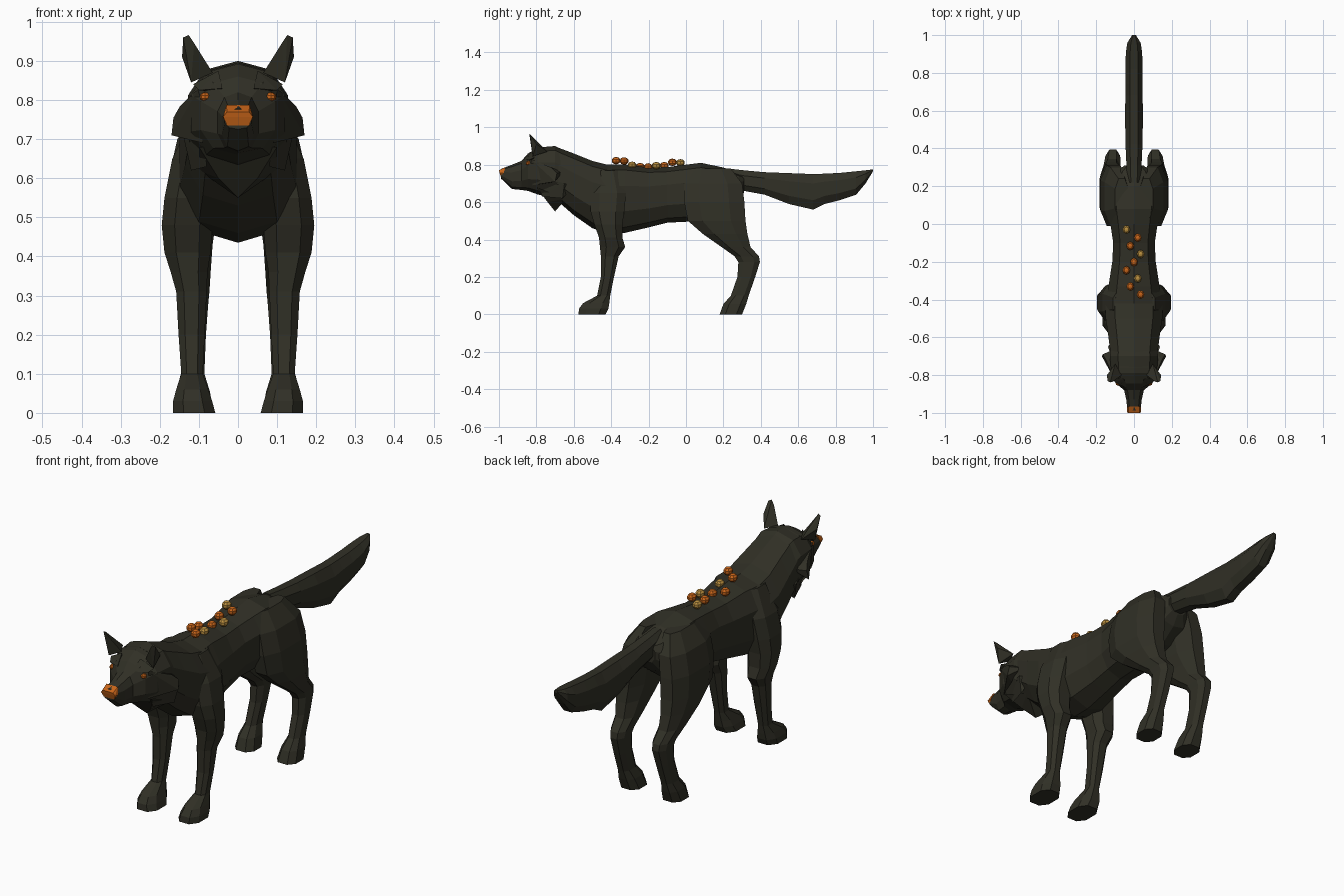
import bpy
import bmesh
from math import sin, cos, pi, copysign
from mathutils import Vector

default_cube = bpy.data.objects.get("Cube")
if default_cube:
    bpy.data.objects.remove(default_cube, do_unlink=True)


def make_material(name, colour):
    material = bpy.data.materials.new(name)
    material.use_nodes = True
    rgba = (*colour, 1)
    material.diffuse_color = rgba
    material.node_tree.nodes["Principled BSDF"].inputs["Base Color"].default_value = rgba
    return material


coat = make_material("dark olive coat", (0.03, 0.029, 0.019))
orange = make_material("bright orange", (0.58, 0.13, 0.01))
amber = make_material("soft amber", (0.50, 0.28, 0.05))


def finish(name, bm, material):
    bmesh.ops.recalc_face_normals(bm, faces=bm.faces)
    mesh = bpy.data.meshes.new(name)
    bm.to_mesh(mesh)
    bm.free()
    mesh.materials.append(material)
    obj = bpy.data.objects.new(name, mesh)
    bpy.context.collection.objects.link(obj)
    return obj


def ring_points(sides, roundness):
    """Unit outline; a low roundness gives a boxier shape."""
    for i in range(sides):
        angle = 2 * pi * (i + 0.5) / sides
        c, s = cos(angle), sin(angle)
        yield (copysign(abs(c) ** roundness, c) / cos(pi / sides) ** roundness,
               copysign(abs(s) ** roundness, s) / sin(pi / 2 - (pi / sides if sides % 4 == 0 else 0)) ** roundness)


def loft(name, rings, material=coat):
    """Skin a closed tube through a list of point rings."""
    bm = bmesh.new()
    loops = [[bm.verts.new(p) for p in ring] for ring in rings]
    count = len(loops[0])
    for a, b in zip(loops, loops[1:]):
        for i in range(count):
            j = (i + 1) % count
            bm.faces.new((a[i], a[j], b[j], b[i]))
    bm.faces.new(loops[0])
    bm.faces.new(loops[-1])
    return finish(name, bm, material)


def lengthwise(name, sections, sides=10, roundness=0.85):
    """Sections are y, bottom z, top z, half width."""
    outline = list(ring_points(sides, roundness))
    loft(name, [[(u * w, y, (lo + hi) / 2 + v * (hi - lo) / 2) for u, v in outline]
                for y, lo, hi, w in sections])


def upright(name, sections, side, sides=8, roundness=0.8):
    """Sections are z, front y, back y, inner x, outer x."""
    outline = list(ring_points(sides, roundness))
    loft(name, [[(side * ((xi + xo) / 2 + u * (xo - xi) / 2),
                  (yf + yb) / 2 + v * (yb - yf) / 2, z) for u, v in outline]
                for z, yf, yb, xi, xo in sections])


def hull(name, points, side=1, material=coat):
    bm = bmesh.new()
    for x, y, z in points:
        bm.verts.new((x * side, y, z))
    result = bmesh.ops.convex_hull(bm, input=bm.verts)
    loose = {g for g in result["geom_interior"] if isinstance(g, bmesh.types.BMVert)}
    bmesh.ops.delete(bm, geom=list(loose), context="VERTS")
    return finish(name, bm, material)


def bead(name, centre, radii, material):
    bm = bmesh.new()
    bmesh.ops.create_uvsphere(bm, u_segments=8, v_segments=5, radius=1)
    for v in bm.verts:
        v.co = Vector(centre) + v.co * Vector(radii)
    return finish(name, bm, material)


# Neck, chest, belly and rump
lengthwise("torso", [
    (-.76, .66, .895, .115), (-.68, .60, .89, .125), (-.6, .53, .86, .135),
    (-.5, .46, .82, .15), (-.42, .435, .80, .15), (-.33, .435, .802, .135),
    (-.2, .465, .785, .115), (-.1, .49, .787, .11), (0, .495, .80, .125),
    (.08, .5, .81, .14), (.2, .54, .785, .135), (.28, .6, .755, .09),
    (.31, .65, .74, .05)])

# Skull tapering to the muzzle
lengthwise("head", [
    (-.988, .725, .778, .034), (-.93, .67, .80, .041), (-.88, .665, .82, .052),
    (-.845, .66, .86, .095), (-.79, .64, .892, .12), (-.7, .62, .9, .128),
    (-.6, .6, .85, .11)])

# Bushy tail, flat on top and heavy underneath
lengthwise("tail", [
    (.22, .70, .78, .035), (.31, .66, .77, .04), (.42, .64, .76, .045),
    (.55, .59, .755, .047), (.68, .56, .75, .046), (.74, .59, .752, .046),
    (.82, .61, .756, .046), (.91, .64, .765, .043), (.96, .70, .77, .035),
    (1, .765, .775, .01)], sides=8)

# Throat fur hanging below the jaw
hull("throat_fur", [(-.1, -.80, .68), (.1, -.80, .68), (-.05, -.74, .6), (.05, -.74, .6),
                    (0, -.70, .55), (-.1, -.64, .62), (.1, -.64, .62)])

# Nose pad
hull("nose", [(sx * x, y, z) for sx in (-1, 1) for x, y, z in (
    (.028, -1, .77), (.038, -.997, .757), (.028, -.99, .735),
    (.03, -.965, .787), (.038, -.975, .755))], material=orange)

for label, side in (("left", 1), ("right", -1)):
    # Front leg with elbow and paw
    upright(label + "_front_leg", [
        (.77, -.48, -.36, .04, .11), (.65, -.51, -.32, .05, .168),
        (.55, -.51, -.33, .06, .188), (.48, -.49, -.34, .065, .195),
        (.41, -.465, -.34, .07, .188), (.36, -.46, -.325, .078, .172),
        (.31, -.455, -.36, .08, .158), (.2, -.455, -.385, .085, .152),
        (.1, -.475, -.405, .09, .145), (.06, -.55, -.41, .076, .158),
        (.03, -.572, -.415, .066, .166), (0, -.575, -.43, .058, .166)], side)

    # Hind leg with thigh, hock and paw
    upright(label + "_hind_leg", [
        (.78, .03, .24, .03, .1), (.7, -.01, .3, .035, .155),
        (.6, -.01, .312, .045, .178), (.5, .01, .318, .055, .182),
        (.43, .09, .328, .065, .175), (.36, .19, .345, .07, .162),
        (.31, .26, .39, .073, .152), (.28, .28, .395, .076, .148),
        (.2, .275, .37, .082, .146), (.1, .24, .335, .086, .146),
        (.055, .2, .322, .072, .158), (0, .18, .3, .062, .163)], side)

    # Pointed ear
    hull(label + "_ear", [
        (.065, -.80, .87), (.12, -.82, .845), (.1, -.74, .87), (.112, -.835, .945),
        (.126, -.838, .966), (.14, -.832, .96), (.143, -.80, .91)], side)

    # Swept-back cheek fur
    hull(label + "_cheek_fur", [
        (.1, -.83, .83), (.09, -.82, .69), (.148, -.72, .785), (.165, -.69, .755),
        (.17, -.70, .71), (.125, -.72, .705), (.1, -.66, .76)], side)
    hull(label + "_neck_fur", [
        (.09, -.79, .74), (.08, -.77, .63), (.138, -.65, .70),
        (.12, -.66, .62), (.1, -.6, .68)], side)

    # Eye and brow ridge
    bead(label + "_eye", (.084 * side, -.843, .808), (.014, .014, .012), orange)
    hull(label + "_brow", [
        (.04, -.868, .83), (.1, -.84, .825), (.115, -.81, .84),
        (.05, -.82, .875), (.05, -.82, .82)], side)

# Berries scattered in a zigzag along the back
berries = [(-.04, .81, amber), (.02, .813, orange), (-.02, .795, orange),
           (.035, .795, amber), (0, .788, orange), (-.04, .79, orange),
           (.02, .797, amber), (-.02, .82, orange), (.035, .822, orange)]
for i, (x, z, material) in enumerate(berries):
    y = -.03 - i * .043
    bead("back_berry", (x, y, z), (.021, .024, .02), material)
